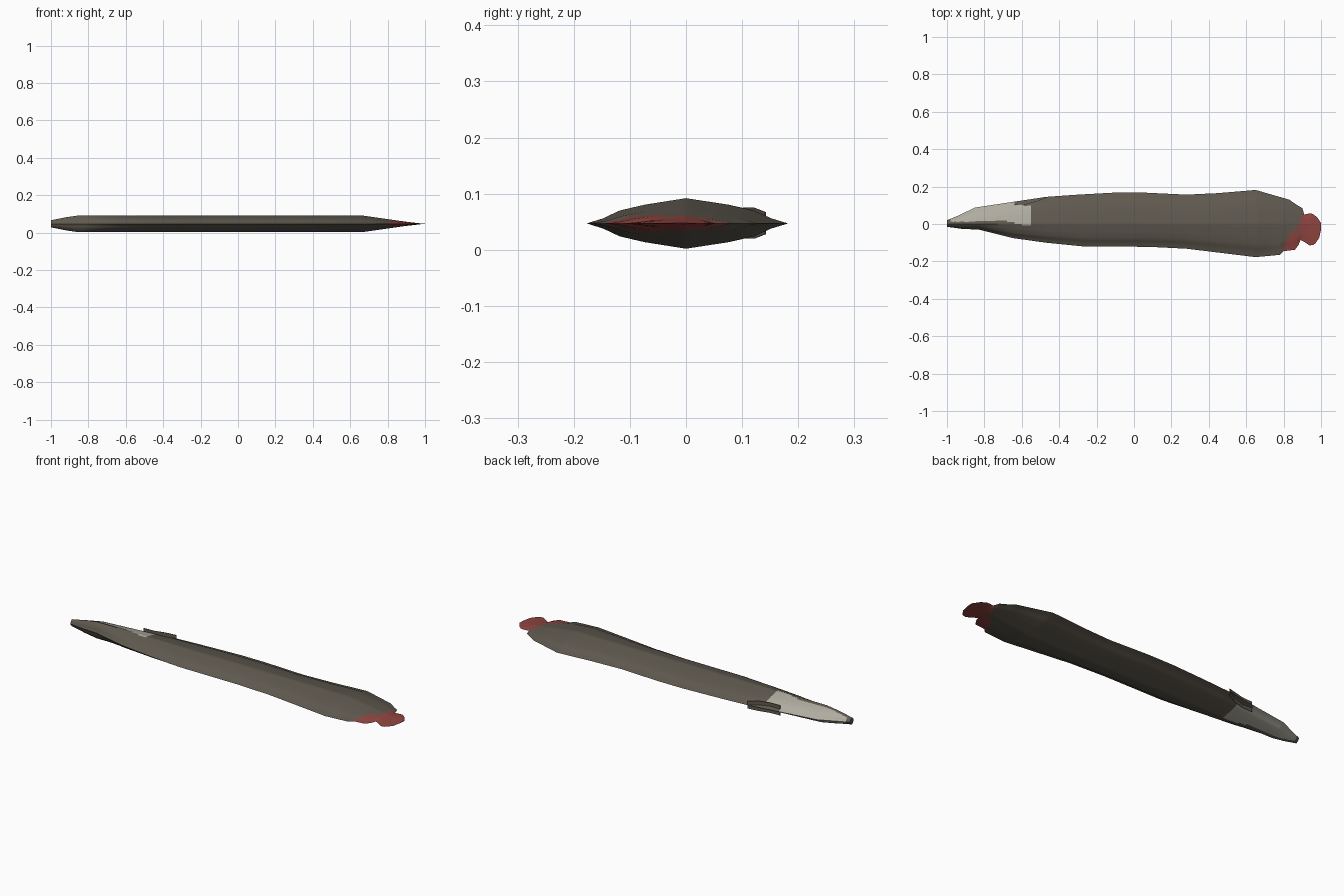
import bpy, bmesh, math

if "Cube" in bpy.data.objects:
    bpy.data.objects.remove(bpy.data.objects["Cube"])


def lerp(table, v):
    """Piecewise linear lookup in a list of (key, value) pairs."""
    if v <= table[0][0]:
        return table[0][1]
    for (a, p), (b, q) in zip(table, table[1:]):
        if v <= b:
            return p + (q - p) * (v - a) / (b - a)
    return table[-1][1]


def material(name, rgb):
    m = bpy.data.materials.new(name)
    m.diffuse_color = (*rgb, 1)
    m.use_nodes = True
    m.node_tree.nodes["Principled BSDF"].inputs["Base Color"].default_value = m.diffuse_color
    return m


brown = material("grey brown", (0.115, 0.10, 0.078))
pale = material("pale down", (0.43, 0.41, 0.35))
red = material("tip red", (0.28, 0.06, 0.052))

# Plan outline: back edge, front edge, and half thickness along the length
BACK = [(-1, .02), (-.94, .045), (-.85, .088), (-.65, .118), (-.47, .145), (-.3, .157),
        (-.1, .168), (.05, .168), (.28, .157), (.45, .165), (.65, .182), (.83, .13),
        (.87, .102), (.9, .085), (.905, .05), (.93, .055), (.955, .055), (.98, .035),
        (1, .005)]
FRONT = [(-1, -.015), (-.92, -.026), (-.83, -.03), (-.65, -.075), (-.47, -.1), (-.27, -.12),
         (.08, -.122), (.28, -.132), (.65, -.177), (.78, -.165), (.8, -.145), (.86, -.138),
         (.885, -.105), (.89, -.085), (.91, -.095), (.94, -.115), (.965, -.11),
         (.99, -.075), (1, -.03)]
HALF = [(-1, .019), (-.92, .035), (-.85, .045), (.66, .045), (.9, .011), (.98, .002), (1, .001)]
# Cross-section: height as a share of the ridge, from ridge to edge
SECTION = [(0, 1), (.42, .74), (.68, .5), (.82, .22), (1, 0)]
# Colour borders
RED_START = [(-.17, .78), (-.1, .81), (-.05, .84), (-.03, .875), (.03, .89), (.06, .905), (.1, 1.1)]
PALE_LOW = [(-1, .012), (-.85, .012), (-.75, .02), (-.66, .012), (-.63, 0), (-.55, -.01)]
MID = 0.047
N = 12       # columns on each side of the ridge


def border_jitter(y):
    return .008 * math.sin(y * 160) + .005 * math.sin(y * 310)


# Feather vane: lens-shaped loft along x
bm = bmesh.new()
rings = []
for i in range(201):
    x = -1 + i * .01
    yb, yf, h = lerp(BACK, x), lerp(FRONT, x), lerp(HALF, x)
    top, bottom = [], []
    for j in range(-N, N + 1):
        t = abs(j) / N
        y = t * (yb if j > 0 else yf)
        z = h * lerp(SECTION, t)
        top.append(bm.verts.new((x, y, MID + z)))
        if abs(j) < N:
            bottom.append(bm.verts.new((x, y, MID - z)))
    rings.append(top + bottom[::-1])
for a, b in zip(rings, rings[1:]):
    n = len(a)
    for k in range(n):
        bm.faces.new((a[k], a[(k + 1) % n], b[(k + 1) % n], b[k]))
bm.faces.new(rings[0])
bm.faces.new(rings[-1][::-1])
bmesh.ops.recalc_face_normals(bm, faces=bm.faces)
for f in bm.faces:
    c = f.calc_center_median()
    if c.x > lerp(RED_START, c.y) + border_jitter(c.y):
        f.material_index = 2
    elif -.98 < c.x < (-.55 if c.y < .1 else -.64) and c.y > lerp(PALE_LOW, c.x):
        f.material_index = 1
me = bpy.data.meshes.new("feather_vane")
bm.to_mesh(me)
bm.free()
for m in (brown, pale, red):
    me.materials.append(m)
vane = bpy.data.objects.new("feather_vane", me)
bpy.context.collection.objects.link(vane)

# Loose barb: thin upright strip beside the down
bm = bmesh.new()
path = [(-.64, .104), (-.58, .107), (-.52, .122), (-.47, .143)]
lo = [bm.verts.new((x, y, .02 + .008 * (i == 3))) for i, (x, y) in enumerate(path)]
hi = [bm.verts.new((x, y, .075 - .008 * (i == 3))) for i, (x, y) in enumerate(path)]
for i in range(3):
    bm.faces.new((lo[i + 1], lo[i], hi[i], hi[i + 1]))
me = bpy.data.meshes.new("loose_barb")
bm.to_mesh(me)
bm.free()
me.materials.append(brown)
barb = bpy.data.objects.new("loose_barb", me)
bpy.context.collection.objects.link(barb)
solid = barb.modifiers.new("thickness", 'SOLIDIFY')
solid.thickness = .002

# Smooth the vane, keeping its thin edges sharp
bpy.context.view_layer.objects.active = vane
vane.select_set(True)
bpy.ops.object.shade_smooth_by_angle(angle=math.radians(40))
